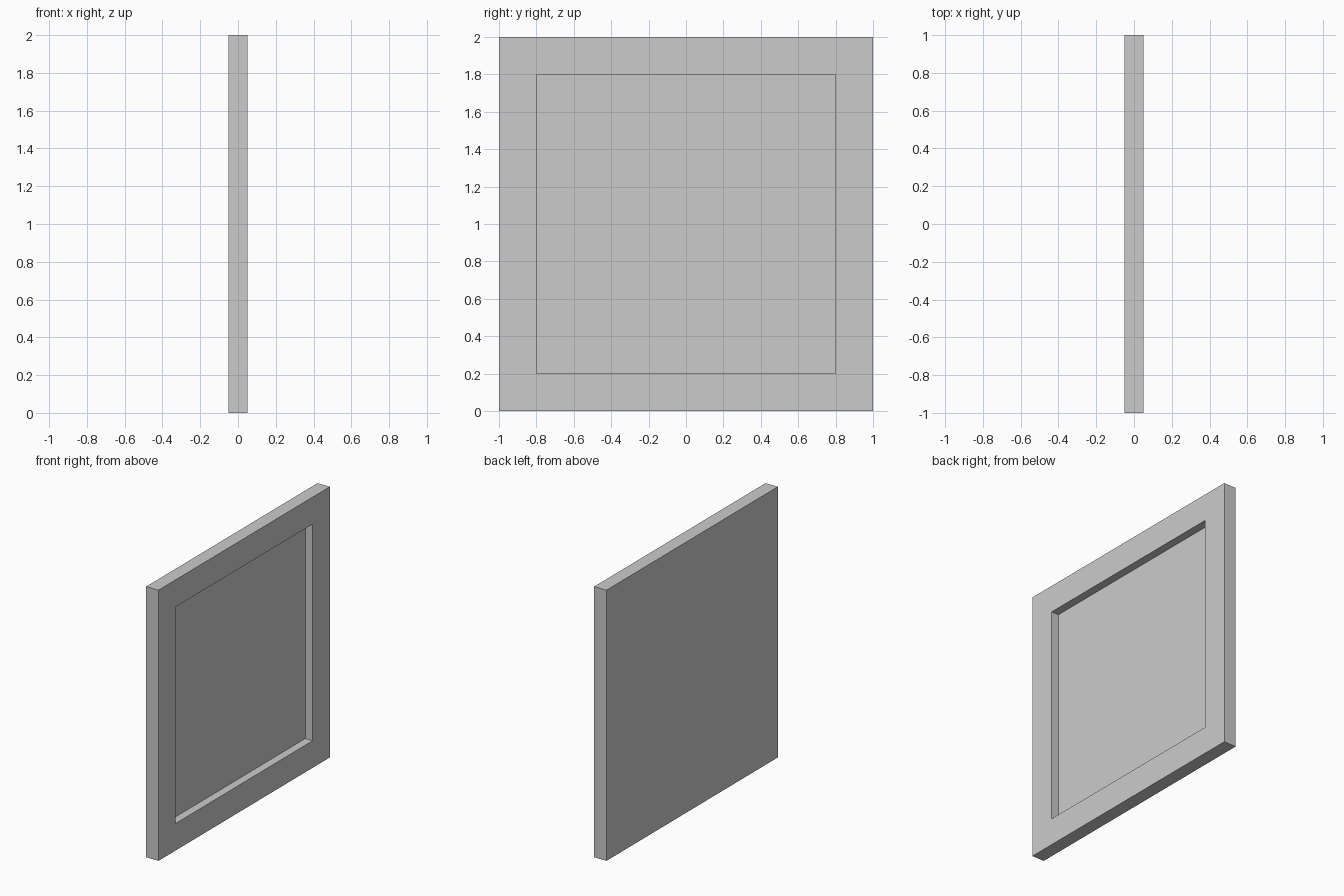
import bpy, bmesh

if "Cube" in bpy.data.objects:
    bpy.data.objects.remove(bpy.data.objects["Cube"])

W, H, T = 2.0, 2.0, 0.1        # width (y), height (z), thickness (x)
BORDER, DEPTH = 0.2, 0.06      # frame border and recess depth

# Solid slab standing on the ground
bm = bmesh.new()
bmesh.ops.create_cube(bm, size=1)
bmesh.ops.scale(bm, vec=(T, W, H), verts=bm.verts)
bmesh.ops.translate(bm, vec=(0, 0, H / 2), verts=bm.verts)
bm.normal_update()

# Inset the +x face for the border, then push a recessed panel inwards
face = max(bm.faces, key=lambda f: f.normal.x)
bmesh.ops.inset_region(bm, faces=[face], thickness=BORDER, use_even_offset=True)
bmesh.ops.inset_region(bm, faces=[face], thickness=0)
bmesh.ops.translate(bm, vec=(-DEPTH, 0, 0), verts=face.verts)
bmesh.ops.recalc_face_normals(bm, faces=bm.faces)

mesh = bpy.data.meshes.new("framed_panel")
bm.to_mesh(mesh)
bm.free()
panel = bpy.data.objects.new("framed_panel", mesh)
bpy.context.collection.objects.link(panel)
